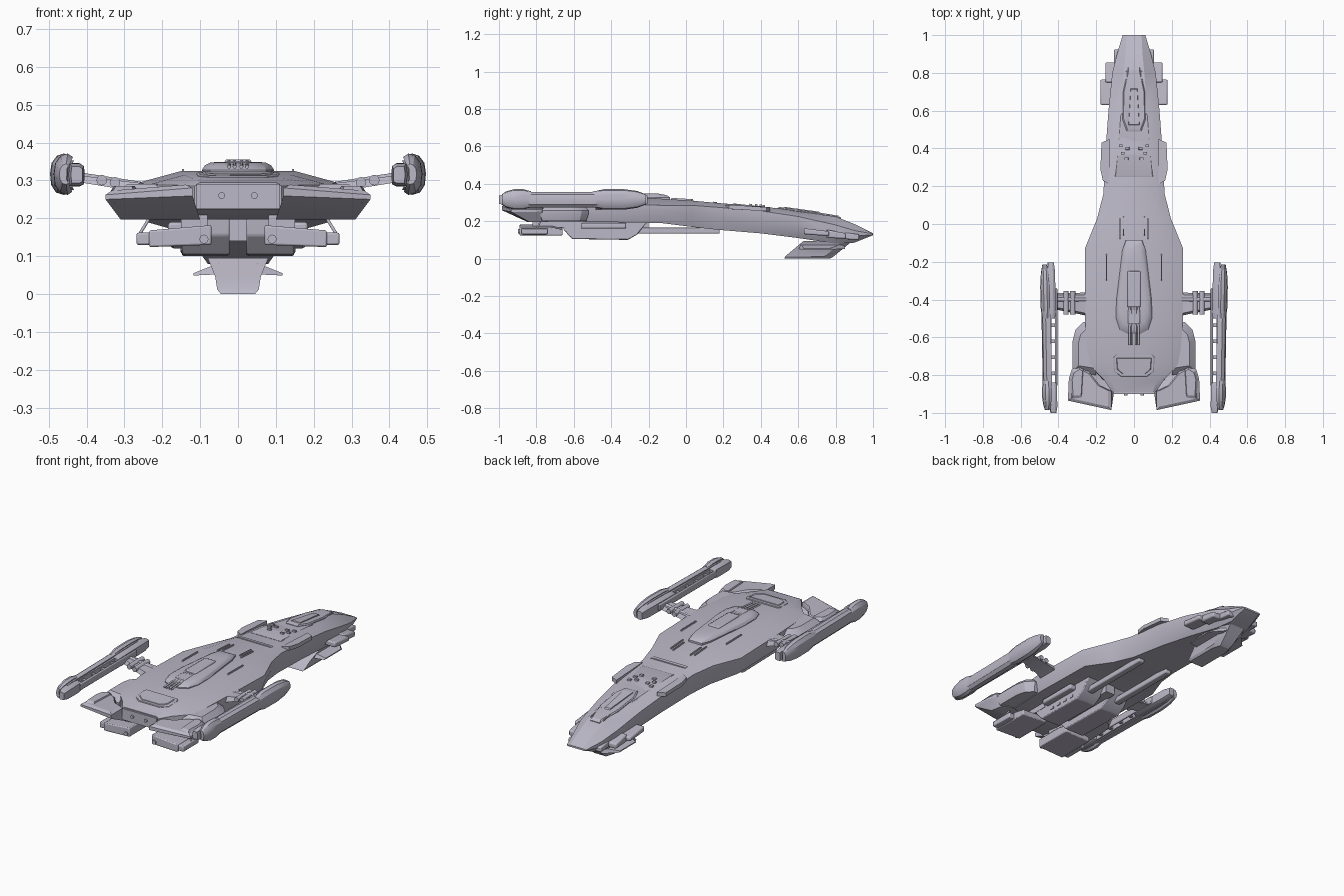
import bpy, bmesh, math
from mathutils import Vector

cube = bpy.data.objects.get("Cube")
if cube:
    bpy.data.objects.remove(cube)

grey = bpy.data.materials.new("lavender_grey")
grey.use_nodes = True
grey.diffuse_color = (0.50, 0.48, 0.57, 1)
grey.node_tree.nodes["Principled BSDF"].inputs["Base Color"].default_value = (0.50, 0.48, 0.57, 1)
parts = []


def loft(name, rings, mirror=False, bevel=0):
    """Skin a list of equal-length 3D rings and cap both ends."""
    bm = bmesh.new()
    loops = [[bm.verts.new(p) for p in ring] for ring in rings]
    n = len(loops[0])
    for a, b in zip(loops, loops[1:]):
        for i in range(n):
            j = (i + 1) % n
            bm.faces.new((a[i], a[j], b[j], b[i]))
    bm.faces.new(loops[0])
    bm.faces.new(loops[-1])
    bmesh.ops.recalc_face_normals(bm, faces=bm.faces)
    mesh = bpy.data.meshes.new(name)
    bm.to_mesh(mesh)
    bm.free()
    mesh.materials.append(grey)
    ob = bpy.data.objects.new(name, mesh)
    bpy.context.collection.objects.link(ob)
    if bevel:
        mod = ob.modifiers.new("Bevel", 'BEVEL')
        mod.width, mod.segments, mod.limit_method = bevel, 2, 'ANGLE'
    if mirror:
        ob.modifiers.new("Mirror", 'MIRROR')
    parts.append(ob)


def prism_x(name, profile, x0, x1, mirror=True, bevel=0):
    loft(name, [[(x, y, z) for y, z in profile] for x in (x0, x1)], mirror, bevel)


def box(name, x, y, z, mirror=True, bevel=0):
    prism_x(name, [(y[0], z[0]), (y[1], z[0]), (y[1], z[1]), (y[0], z[1])], *x, mirror, bevel)


def tube(name, p, q, r, mirror=True, sides=12):
    p, q = Vector(p), Vector(q)
    turn = (q - p).to_track_quat('Z', 'Y')
    ring = [turn @ Vector((r * math.cos(a), r * math.sin(a), 0))
            for a in (math.tau * i / sides for i in range(sides))]
    loft(name, [[p + v for v in ring], [q + v for v in ring]], mirror)


def scaled(outline, s, centre, z):
    cx, cy = centre
    return [(cx + (x - cx) * s, cy + (y - cy) * s, z) for x, y in outline]


# Hull stations: y, deck half width and z, edge half width, edge top and bottom z, keel half width and z
stations = [
    (-.89, .10, .295, .115, .285, .23, .11, .225),
    (-.83, .12, .305, .155, .288, .235, .17, .21),
    (-.74, .14, .315, .24, .288, .24, .23, .197),
    (-.50, .15, .325, .26, .295, .25, .24, .197),
    (-.13, .15, .320, .26, .285, .25, .24, .19),
    (.03, .12, .310, .195, .285, .24, .17, .17),
    (.16, .11, .298, .162, .275, .23, .14, .155),
    (.40, .09, .280, .150, .255, .20, .12, .135),
    (.60, .07, .252, .135, .225, .17, .10, .11),
    (.80, .055, .225, .115, .18, .13, .08, .08),
    (.90, .045, .185, .09, .15, .12, .06, .085),
    (1.0, .04, .135, .06, .132, .128, .05, .125)]


def section(y, wt, zt, we, zu, zl, wb, zb):
    half = [(wt, y, zt), (we, y, zu), (we, y, zl), (wb, y, zb)]
    return half + [(-x, yy, z) for x, yy, z in reversed(half)]


loft("hull", [section(*s) for s in stations])


def deck(y):
    for a, b in zip(stations, stations[1:]):
        if a[0] <= y <= b[0]:
            return a[2] + (b[2] - a[2]) * (y - a[0]) / (b[0] - a[0])


def plate(name, outline, h=.006, mirror=False, inset=.92):
    """Raised panel that follows the deck slope."""
    centre = [sum(c) / len(outline) for c in zip(*outline)]
    top = scaled(outline, inset, centre, 0)
    loft(name, [[(x, y, deck(y) - .012) for x, y in outline],
                [(x, y, deck(y) + h * .4) for x, y in outline],
                [(x, y, deck(y) + h) for x, y, _ in top]], mirror)


def both(half):
    return half + [(-x, y) for x, y in reversed(half)]


# Deck panels
plate("neck_panel", both([(.10, .25), (.072, .58), (.04, .62)]), .004, inset=.97)
plate("nose_spine", both([(.038, .49), (.06, .55), (.058, .70), (.03, .83)]), .010)
plate("nose_ridge", both([(.03, .52), (.018, .72)]), .014)
plate("neck_collar", both([(.11, .145), (.11, .165)]), .005)
plate("aft_hatch_rim", both([(.07, -.81), (.105, -.78), (.11, -.70), (.10, -.69)]), .005, inset=.96)
plate("aft_hatch", both([(.06, -.795), (.09, -.77), (.095, -.71)]), .008, inset=.95)
for x, y in [(.035, .40), (.07, .415), (.06, .375), (.04, .345)]:
    plate("deck_block", [(x - .01, y - .007), (x + .01, y - .007), (x + .01, y + .007), (x - .01, y + .007)], .009, True)
for x, y0, y1 in [(.075, -.08, .03), (.055, -.06, .04), (.04, .70, .81), (.145, -.30, -.16)]:
    plate("deck_rail", [(x - .003, y0), (x + .003, y0), (x + .003, y1), (x - .003, y1)], .008, True)

# Dorsal dome with its guns
dome = both([(.03, -.57), (.07, -.55), (.09, -.49), (.088, -.40), (.058, -.15), (.04, -.10)])
loft("dorsal_dome", [scaled(dome, s, (0, -.36), z) for s, z in
                     ((1.06, .30), (1.06, .328), (.97, .340), (.82, .347), (.6, .349))])
box("dome_block", (-.035, .035), (-.44, -.25), (.335, .356), False, .006)
for x in (.009, .024):
    tube("dome_gun", (x, -.43, .350), (x, -.64, .336), .005)
box("gun_mount", (-.032, .032), (-.53, -.45), (.33, .351), False, .005)

# Aft stern plate and ports
box("stern_plate", (-.11, .11), (-.90, -.86), (.225, .29), False)
tube("stern_port", (.043, -.908, .26), (.043, -.89, .26), .009)

# Aft flanks and wings, thin at the trailing lip and undercut below
flank = [(.20, -.52), (.27, -.52), (.31, -.56), (.325, -.62), (.325, -.78), (.20, -.80)]
loft("aft_flank", [scaled(flank, s, (.2, -.66), z) for s, z in
                   ((.9, .20), (1, .24), (1, .258), (.75, .29))], True)
wing = [(.12, -.885), (.18, -.855), (.24, -.78), (.29, -.755), (.33, -.77), (.345, -.82), (.35, -.935), (.12, -.985)]
under = [(.10, -.80), (.15, -.78), (.20, -.75), (.25, -.74), (.29, -.75), (.305, -.79), (.31, -.84), (.10, -.85)]
loft("aft_wing", [[(x, y, .197) for x, y in under],
                  [(x, y, .25 + .04 * (.35 - x)) for x, y in wing],
                  [(x, y, .262 + .08 * (.35 - x)) for x, y in wing],
                  [(x, y, .272 + .08 * (.35 - x)) for x, y, _ in scaled(wing, .85, (.24, -.86), 0)]], True)
pod = [(.265, -.76), (.285, -.745), (.325, -.77), (.338, -.82), (.332, -.93), (.275, -.93)]
loft("wing_blister", [scaled(pod, s, (.295, -.84), z) for s, z in ((.9, .24), (1, .255), (1, .27), (.75, .285))], True)


# Engine nacelles, open hooks on the outside with an inner block, toed in towards the back
def along_y(name, ring, stops):
    """Sweep an xz ring along y; stops are (y, scale)."""
    cx, cz = [sum(c) / len(ring) for c in zip(*ring)]
    loft(name, [[(cx + (x - cx) * s + .018 * (y + .25), y, cz + (z - cz) * s) for x, z in ring]
                for y, s in stops], True)


shell = [(.445, .275), (.475, .272), (.490, .288), (.494, .315), (.488, .343),
         (.472, .355), (.445, .352), (.455, .335), (.455, .29)]
hook = [(.450, .270), (.462, .262), (.482, .268), (.495, .288), (.498, .318), (.494, .346),
        (.480, .365), (.462, .371), (.448, .362), (.458, .345), (.460, .288)]
inner = [(.418, .290), (.430, .284), (.458, .284), (.462, .315), (.458, .346), (.430, .346), (.418, .338)]
along_y("nacelle_shell", shell, [(-.95, .8), (-.90, 1), (-.32, 1), (-.26, .8)])
along_y("nacelle_front_hook", hook, [(-.50, .75), (-.44, 1), (-.33, 1), (-.26, .82), (-.215, .5)])
along_y("nacelle_rear_hook", hook, [(-.985, .5), (-.96, .8), (-.92, 1), (-.87, 1), (-.83, .8)])
along_y("nacelle_front_block", inner, [(-.50, .8), (-.47, 1), (-.25, 1), (-.205, .75)])
along_y("nacelle_rear_block", inner, [(-1.0, .7), (-.97, .95), (-.87, 1), (-.84, .8)])
box("nacelle_inner_rail", (.406, .418), (-.86, -.34), (.295, .335), True, .005)
box("nacelle_core", (.436, .460), (-.96, -.25), (.29, .34))
for i in range(5):
    box("nacelle_rib", (.410, .45), (-.80 + i * .085, -.782 + i * .085), (.297, .33))


# Pylons with ribbed joints
def pylon_ring(x, y0, y1, z, t):
    return [(x, y0, z - t), (x, y1, z - t), (x, y1 - .012, z + t), (x, y0 + .012, z + t)]


loft("pylon", [pylon_ring(.23, -.49, -.36, .272, .018), pylon_ring(.30, -.475, -.365, .287, .011),
               pylon_ring(.43, -.45, -.365, .306, .009)], True)
for x, z in ((.325, .295), (.36, .301)):
    tube("pylon_joint", (x, -.48, z), (x, -.355, z), .014)
tube("pylon_conduit", (.24, -.40, .283), (.41, -.40, .309), .011)

# Ventral weapon blocks with long rails
block = [(-.66, .20), (-.655, .155), (-.61, .105), (-.31, .10), (-.26, .13), (-.22, .18), (-.20, .20)]
prism_x("ventral_block", block, .022, .148, True, .005)
box("ventral_spine", (-.03, .03), (-.58, -.20), (.14, .20), False)
box("ventral_rail", (.075, .115), (-.30, .18), (.133, .165), True, .006)
box("block_side_pod", (.14, .185), (-.56, -.32), (.16, .19), True, .008)
for i in range(4):
    box("block_port", (.143, .152), (-.53 + i * .055, -.505 + i * .055), (.125, .137))


# Rear hanging boxes, drooping outwards
def droop(y, s=1):
    return [(.07, y, .13), (.235, y, .124), (.235, y, .124 + .044 * s), (.07, y, .132 + .05 * s)]


loft("rear_box", [droop(-.89), droop(-.72), droop(-.66, .7)], True, .005)
box("rear_box_clamp", (.23, .268), (-.88, -.74), (.13, .162), True, .005)
box("rear_box_mount", (.08, .15), (-.82, -.58), (.165, .21))
tube("rear_box_strut", (.262, -.80, .155), (.225, -.77, .215), .004)
tube("rear_box_port", (.09, -.897, .145), (.09, -.87, .145), .012)

# Nose side pods, sloping with the nose, and thin neck side plates
prism_x("nose_pod", [(.63, .130), (.765, .120), (.765, .146), (.63, .162)], .08, .178, True, .008)
prism_x("nose_pod_front", [(.75, .112), (.855, .105), (.855, .135), (.75, .155)], .07, .152, True, .008)
prism_x("nose_pod_tip", [(.84, .105), (.925, .10), (.925, .13), (.84, .14)], .06, .105, True, .006)
loft("neck_side_plate", [[(.13, .21, z), (.165, .23, z), (.178, .29, z - .003), (.172, .43, z - .012), (.13, .45, z - .012)]
                         for z in (.265, .287)], True)


# Keel fin and winglets under the nose
def keel(z, y0, y1, w, front):
    return [(-w, y0, z), (w, y0, z), (w, y1 - .05, z), (front, y1, z), (-front, y1, z), (-w, y1 - .05, z)]


loft("keel_fin", [keel(0, .525, .77, .045, .03), keel(.012, .53, .79, .055, .035),
                  keel(.045, .57, .83, .06, .04), keel(.095, .63, .89, .08, .05)])
loft("keel_winglet", [[(x, y0, z), (x, y1, z), (x, y1 - .01, z + t), (x, y0 + .01, z + t)]
                      for x, y0, y1, z, t in ((.05, .60, .85, .052, .03), (.118, .62, .78, .049, .006))], True)

# Shading with crisp edges
bpy.ops.object.select_all(action='DESELECT')
for ob in parts:
    ob.select_set(True)
bpy.context.view_layer.objects.active = parts[0]
bpy.ops.object.shade_smooth_by_angle(angle=math.radians(28))
